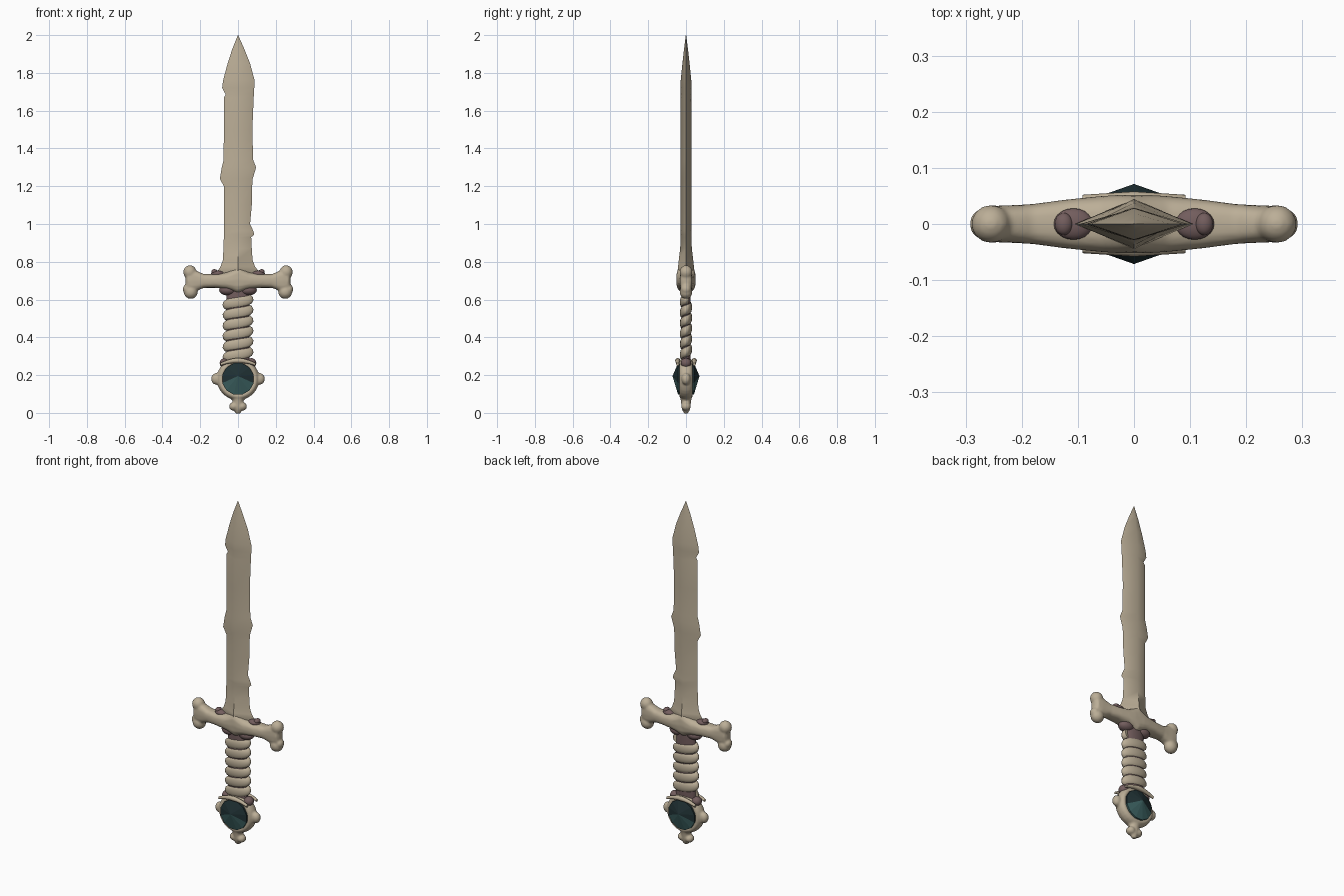
import bpy, bmesh, math
from math import sin, cos, pi
from mathutils import Vector, Matrix

if "Cube" in bpy.data.objects:
    bpy.data.objects.remove(bpy.data.objects["Cube"])


def material(name, rgb):
    m = bpy.data.materials.new(name)
    m.use_nodes = True
    m.diffuse_color = (*rgb, 1)
    m.node_tree.nodes["Principled BSDF"].inputs["Base Color"].default_value = (*rgb, 1)
    return m


BONE = material("bone", (0.5, 0.425, 0.31))
FLESH = material("dried_flesh", (0.17, 0.11, 0.11))
DARK = material("dark_teal", (0.014, 0.03, 0.034))
TEAL = material("teal", (0.045, 0.12, 0.12))


def loft(bm, rings):
    """Skin a list of equal-length point rings and cap both ends."""
    loops = [[bm.verts.new(p) for p in ring] for ring in rings]
    n = len(loops[0])
    for a, b in zip(loops, loops[1:]):
        for i in range(n):
            j = (i + 1) % n
            bm.faces.new((a[i], a[j], b[j], b[i]))
    bm.faces.new(loops[0])
    bm.faces.new(loops[-1])


def ball(bm, pos, size):
    bmesh.ops.create_icosphere(bm, subdivisions=3, radius=1,
                               matrix=Matrix.Translation(pos) @ Matrix.Diagonal((*size, 1)))


def finish(name, bm, *mats, angle=None):
    bmesh.ops.recalc_face_normals(bm, faces=bm.faces)
    me = bpy.data.meshes.new(name)
    bm.to_mesh(me)
    bm.free()
    ob = bpy.data.objects.new(name, me)
    bpy.context.collection.objects.link(ob)
    for m in mats:
        me.materials.append(m)
    if angle:
        bpy.ops.object.select_all(action='DESELECT')
        ob.select_set(True)
        bpy.context.view_layer.objects.active = ob
        bpy.ops.object.shade_smooth_by_angle(angle=math.radians(angle))
    return ob


def fuse(ob, voxel=0.006, rounds=4):
    """Melt overlapping lumps into one organic bone."""
    r = ob.modifiers.new("fuse", 'REMESH')
    r.mode, r.voxel_size, r.use_smooth_shade = 'VOXEL', voxel, True
    s = ob.modifiers.new("soften", 'SMOOTH')
    s.factor, s.iterations = 0.5, rounds


def oval(n, rx, ry, power=1.0):
    """Points of a rounded outline; lower power is squarer."""
    f = lambda v, r: math.copysign(abs(v) ** power, v) * r
    return [(f(cos(2 * pi * i / n), rx), f(sin(2 * pi * i / n), ry)) for i in range(n)]


# Blade: diamond section with chipped edges (height, right edge, left edge, half depth)
blade_rows = [
    (.71, .05, .05, .035), (.755, .105, .105, .044), (.775, .092, .09, .042),
    (.81, .08, .077, .038), (.87, .077, .073, .031), (.93, .075, .07, .028),
    (.945, .075, .086, .028), (.965, .075, .08, .028), (1.0, .075, .064, .028),
    (1.1, .075, .073, .028), (1.2, .075, .075, .028), (1.24, .096, .078, .028),
    (1.3, .086, .096, .029), (1.34, .076, .08, .029), (1.5, .075, .076, .029),
    (1.67, .075, .083, .029), (1.685, .065, .084, .029), (1.72, .084, .086, .029),
    (1.76, .079, .088, .028), (1.85, .055, .064, .019), (1.93, .029, .032, .01),
    (2.0, .001, .001, .001)]
bm = bmesh.new()
loft(bm, [[(-l, 0, z), (0, -d, z), (r, 0, z), (0, d, z)] for z, l, r, d in blade_rows])
finish("blade", bm, BONE, angle=45)

# Crossguard: a bone shaft with a swollen centre and two knuckles at each end
half = [(0, .052, .632, .782), (.03, .052, .645, .76), (.06, .05, .655, .744),
        (.12, .044, .662, .735), (.18, .036, .662, .735), (.21, .034, .65, .748),
        (.24, .033, .64, .76), (.268, .03, .65, .75), (.278, .012, .68, .715)]
spine = [(-x, *rest) for x, *rest in reversed(half[1:])] + half
bm = bmesh.new()
loft(bm, [[(x, py, (lo + hi) / 2 + pz) for py, pz in oval(16, w, (hi - lo) / 2, .75)]
          for x, w, lo, hi in spine])
for s in (-1, 1):
    ball(bm, (s * .255, 0, .745), (.035, .034, .037))
    ball(bm, (s * .25, 0, .64), (.037, .034, .037))
    ball(bm, (s * .27, 0, .655), (.023, .027, .026))
fuse(finish("crossguard", bm, BONE))

# Sinew holding blade, guard, grip and pommel together
bm = bmesh.new()
for s in (-1, 1):
    ball(bm, (s * .108, 0, .737), (.035, .028, .016))
    ball(bm, (s * .125, 0, .747), (.016, .02, .014))
    ball(bm, (s * .055, 0, .65), (.045, .034, .028))
    ball(bm, (s * .07, 0, .264), (.027, .028, .026))
finish("sinew", bm, FLESH, angle=40)

# Grip core
bm = bmesh.new()
loft(bm, [[(x, y, z) for x, y in oval(20, .062, .025)] for z in (.25, .45, .66)])
finish("grip_core", bm, FLESH, angle=40)

# Grip wrap: flattened rising coil
turns, steps = 5.6, 24
cu = bpy.data.curves.new("grip_wrap", 'CURVE')
cu.dimensions, cu.bevel_depth, cu.bevel_resolution, cu.use_fill_caps = '3D', .027, 3, True
sp = cu.splines.new('POLY')
count = int(turns * steps)
sp.points.add(count)
for i, p in enumerate(sp.points):
    a = 2 * pi * i / steps - pi
    p.co = (.055 * cos(a), .055 * sin(a), .295 + .31 * i / count, 1)
sp.use_smooth = True
cu.materials.append(BONE)
wrap = bpy.data.objects.new("grip_wrap", cu)
wrap.scale.y = .4
bpy.context.collection.objects.link(wrap)

# Pommel: bone ring with side knuckles and a knuckled foot
MID = .18
bm = bmesh.new()
ring = []
for i in range(32):
    a = 2 * pi * i / 32
    ring.append([((.09 + u) * cos(a), v, MID + (.09 + u) * sin(a))
                 for u, v in oval(10, .023, .036)])
loft(bm, ring + ring[:1])
for s in (-1, 1):
    ball(bm, (s * .117, 0, MID), (.025, .024, .031))
    ball(bm, (s * .022, 0, .034), (.026, .026, .023))
loft(bm, [[(x, y, z) for x, y in oval(12, rx, ry)]
          for z, rx, ry in ((-.004, .012, .01), (.02, .026, .022), (.065, .03, .028), (.1, .055, .034))])
fuse(finish("pommel", bm, BONE), rounds=3)

# Claw-like brows over the gem, front and back
for side, s in (("front", -1), ("back", 1)):
    bm = bmesh.new()
    brow = []
    for i in range(13):
        t = i / 6 - 1
        r = .014 - .006 * abs(t)
        brow.append([(.092 * t, s * .044 + v, .277 - .02 * t * t + u) for u, v in oval(8, r, r)])
    loft(bm, brow)
    finish(side + "_brow", bm, BONE, angle=50)

# Gem: faceted double cone, lighter in its lower facets
bm = bmesh.new()
rings = []
for y, r, z in ((-.071, .001, .195), (-.042, .086, MID), (.042, .086, MID), (.071, .001, .195)):
    rings.append([(r * cos(pi * (k + .5) / 6), y, z + r * sin(pi * (k + .5) / 6)) for k in range(12)])
loft(bm, rings)
for f in bm.faces:
    mid = sum((v.co for v in f.verts), Vector()) / len(f.verts)
    f.material_index = 1 if mid.z < .174 else 0
finish("gem", bm, DARK, TEAL)
